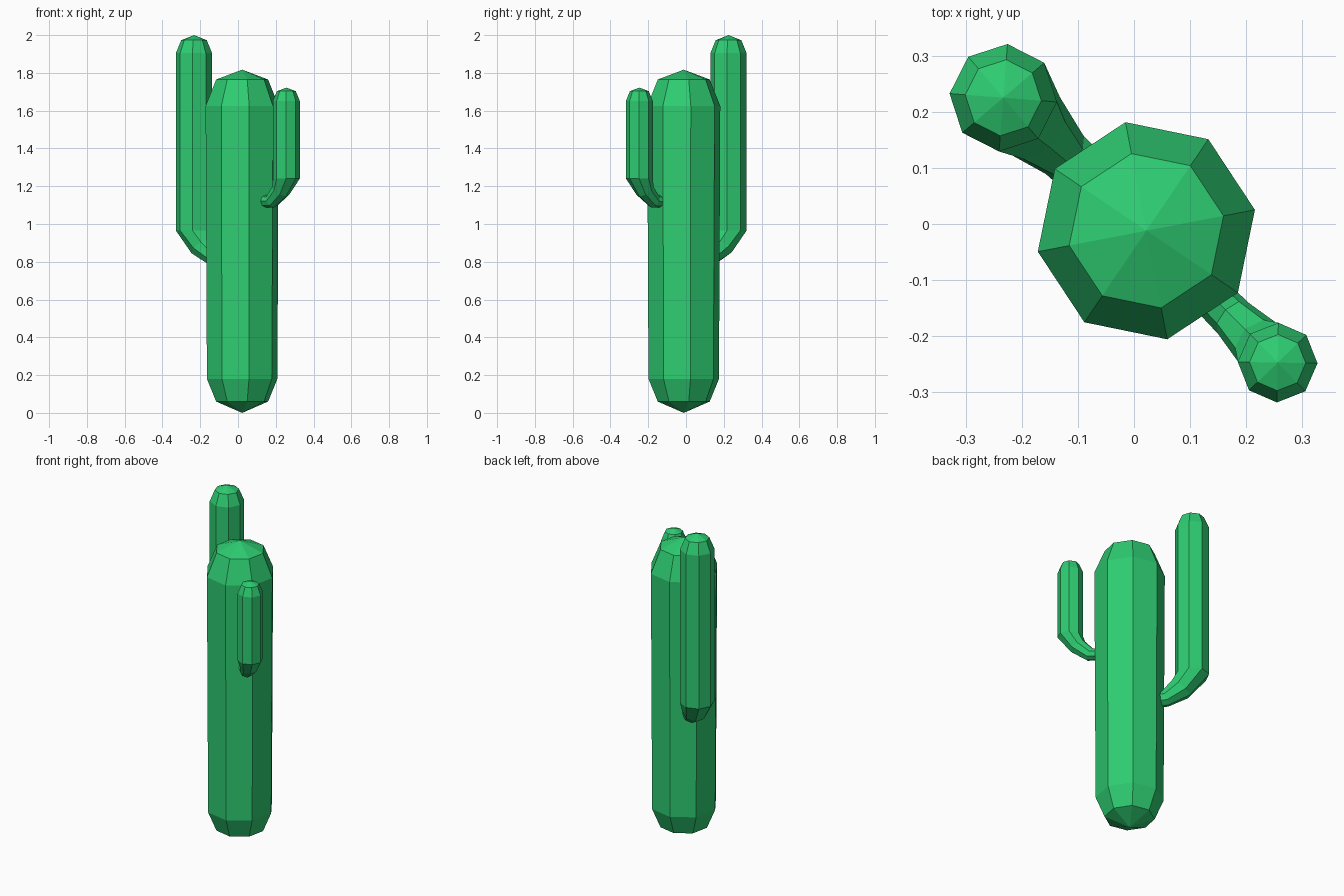
import bpy, bmesh
from math import radians, cos, sin
from mathutils import Vector

cube = bpy.data.objects.get("Cube")
if cube:
    bpy.data.objects.remove(cube, do_unlink=True)

SIDES = 8
green = bpy.data.materials.new("cactus_green")
green.use_nodes = True
color = (0.027, 0.604, 0.165, 1)
green.diffuse_color = color
bsdf = next(n for n in green.node_tree.nodes if n.type == 'BSDF_PRINCIPLED')
bsdf.inputs["Base Color"].default_value = color


def loft(name, axis, heading, phase, rings):
    """Skin octagonal rings (offset, height, radius, tilt); radius 0 is a tip."""
    bm = bmesh.new()
    ahead = Vector((cos(radians(heading)), sin(radians(heading)), 0))
    side = Vector((-ahead.y, ahead.x, 0))
    up = Vector((0, 0, 1))
    base = Vector((axis[0], axis[1], 0))
    loops = []
    for offset, height, radius, tilt in rings:
        center = base + ahead * offset + up * height
        if radius == 0:
            loops.append([bm.verts.new(center)])
            continue
        t = radians(tilt)
        lean = ahead * cos(t) + up * sin(t)
        angles = [radians(phase - heading + 360 * i / SIDES) for i in range(SIDES)]
        loops.append([bm.verts.new(center + radius * (lean * cos(a) + side * sin(a)))
                      for a in angles])
    for low, high in zip(loops, loops[1:]):
        for i in range(SIDES):
            j = (i + 1) % SIDES
            quad = [low[i % len(low)], low[j % len(low)],
                    high[j % len(high)], high[i % len(high)]]
            bm.faces.new(list(dict.fromkeys(quad)))
    if len(loops[0]) > 1:
        bm.faces.new(loops[0][::-1])
    bmesh.ops.recalc_face_normals(bm, faces=bm.faces)
    mesh = bpy.data.meshes.new(name)
    bm.to_mesh(mesh)
    bm.free()
    mesh.materials.append(green)
    bpy.context.collection.objects.link(bpy.data.objects.new(name, mesh))


# Trunk with shallow pointed ends
loft("trunk", (0.022, -0.012), 0, 10.9, [
    (0, 0, 0, 0), (0, 0.06, 0.14, 0), (0, 0.18, 0.19, 0),
    (0, 1.625, 0.197, 0), (0, 1.765, 0.14, 0), (0, 1.817, 0, 0)])

# Tall arm at the back, curving out of the trunk
loft("tall_arm", (-0.233, 0.225), -43, -4.5, [
    (0.24, 0.81, 0.045, 88), (0.15, 0.82, 0.048, 65), (0.067, 0.878, 0.07, 37),
    (0, 0.965, 0.096, 0), (0, 1.905, 0.096, 0), (0, 1.973, 0.068, 0), (0, 2, 0, 0)])

# Short arm at the front
loft("short_arm", (0.256, -0.247), 135, -1, [
    (0.2, 1.122, 0.036, 88), (0.111, 1.12, 0.039, 57), (0.043, 1.175, 0.05, 35),
    (0, 1.24, 0.071, 0), (0, 1.652, 0.071, 0), (0, 1.703, 0.05, 0), (0, 1.722, 0, 0)])
